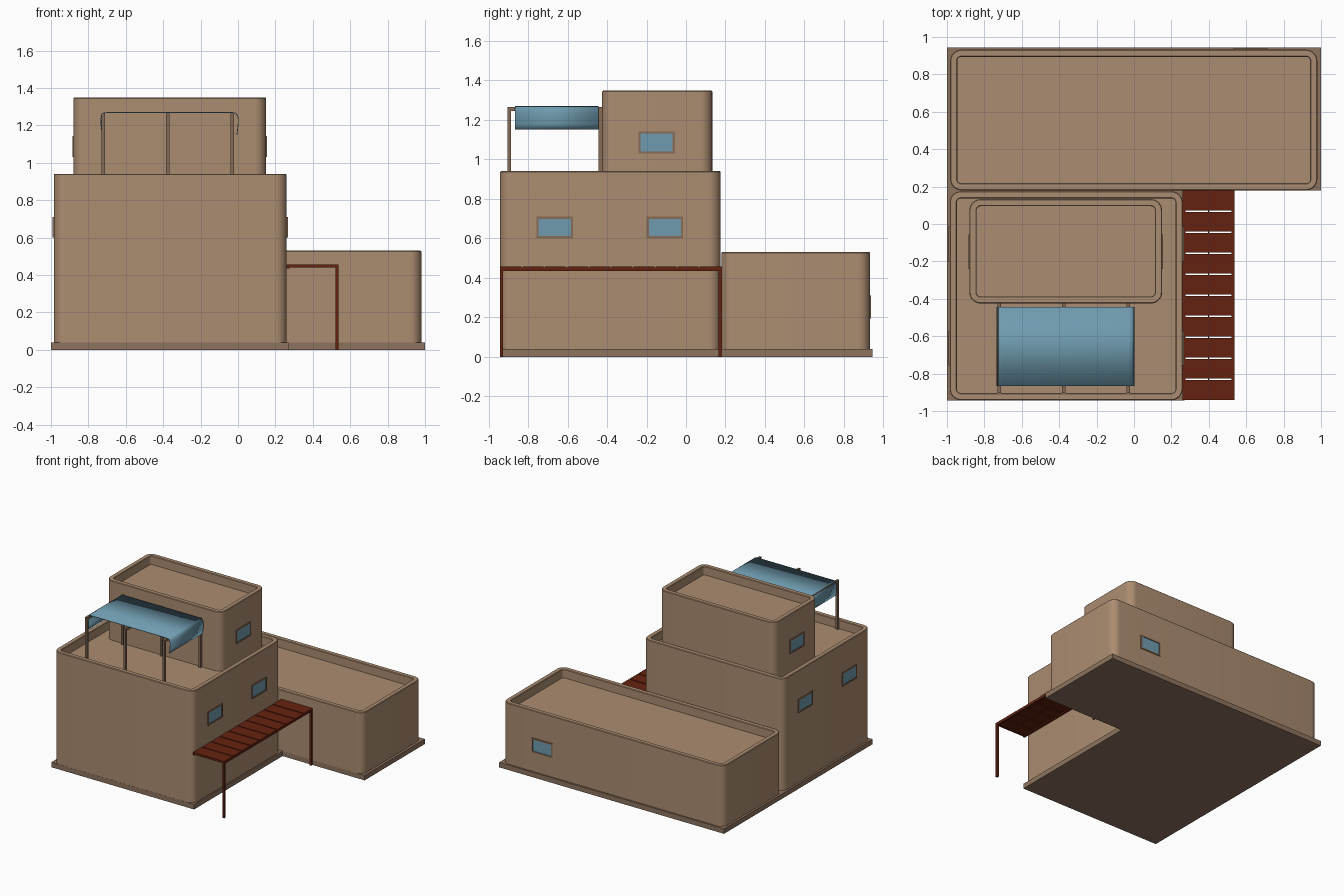
import bpy, bmesh
from math import cos, sin, pi, radians

if "Cube" in bpy.data.objects:
    bpy.data.objects.remove(bpy.data.objects["Cube"])


def material(name, rgb):
    m = bpy.data.materials.new(name)
    m.diffuse_color = (*rgb, 1)
    m.use_nodes = True
    m.node_tree.nodes["Principled BSDF"].inputs["Base Color"].default_value = m.diffuse_color
    return m


ADOBE = material("adobe", (0.41, 0.265, 0.165))
PLINTH = material("plinth_clay", (0.27, 0.175, 0.115))
FRAME = material("frame_clay", (0.25, 0.15, 0.09))
GLASS = material("blue_glass", (0.16, 0.33, 0.43))
CLOTH = material("blue_cloth", (0.16, 0.33, 0.43))
WOOD = material("pergola_wood", (0.24, 0.15, 0.095))
RED = material("red_wood", (0.127, 0.016, 0.005))


def finish(name, bm, mat, smooth=False):
    bmesh.ops.recalc_face_normals(bm, faces=bm.faces)
    me = bpy.data.meshes.new(name)
    bm.to_mesh(me)
    bm.free()
    me.materials.append(mat)
    ob = bpy.data.objects.new(name, me)
    bpy.context.collection.objects.link(ob)
    if smooth:
        bpy.ops.object.select_all(action='DESELECT')
        ob.select_set(True)
        bpy.context.view_layer.objects.active = ob
        bpy.ops.object.shade_smooth_by_angle(angle=radians(35))
    return ob


def add_box(bm, x0, x1, y0, y1, z0, z1):
    vs = bmesh.ops.create_cube(bm, size=1)["verts"]
    for v in vs:
        v.co = ((x0 + x1) / 2 + v.co.x * (x1 - x0),
                (y0 + y1) / 2 + v.co.y * (y1 - y0),
                (z0 + z1) / 2 + v.co.z * (z1 - z0))


def boxes(name, mat, *dims):
    bm = bmesh.new()
    for d in dims:
        add_box(bm, *d)
    return finish(name, bm, mat)


def rounded_ring(bm, x0, x1, y0, y1, z, r, n=8):
    ring = []
    corners = [(x1 - r, y1 - r), (x0 + r, y1 - r), (x0 + r, y0 + r), (x1 - r, y0 + r)]
    for q, (cx, cy) in enumerate(corners):
        for i in range(n + 1):
            a = (q + i / n) * pi / 2
            ring.append(bm.verts.new((cx + r * cos(a), cy + r * sin(a), z)))
    return ring


def adobe_block(name, x0, x1, y0, y1, z0, z1, r=0.06, rim=0.038, depth=0.07):
    # round-cornered volume with a parapet around a sunken roof
    bm = bmesh.new()
    e = 0.004
    steps = [(0, z0), (0, z1 - e), (e, z1), (rim - e, z1), (rim, z1 - e), (rim, z1 - depth)]
    rings = [rounded_ring(bm, x0 + o, x1 - o, y0 + o, y1 - o, z, r - o) for o, z in steps]
    for a, b in zip(rings, rings[1:]):
        for i in range(len(a)):
            j = (i + 1) % len(a)
            bm.faces.new((a[i], a[j], b[j], b[i]))
    bm.faces.new(rings[0][::-1])
    bm.faces.new(rings[-1])
    return finish(name, bm, ADOBE, True)


def window(name, axis, wall, side, c, z0, z1, w=0.185, t=0.011):
    # frame and pane on a wall facing +-x or +-y
    def oriented(a0, a1, b0, b1, out):
        lo, hi = sorted((wall - side * 0.01, wall + side * out))
        return (lo, hi, a0, a1, b0, b1) if axis == "x" else (a0, a1, lo, hi, b0, b1)
    a, b = c - w / 2, c + w / 2
    boxes(name + "_frame", FRAME,
          oriented(a, b, z0, z0 + t, 0.006), oriented(a, b, z1 - t, z1, 0.006),
          oriented(a, a + t, z0 + t, z1 - t, 0.006), oriented(b - t, b, z0 + t, z1 - t, 0.006))
    boxes(name + "_pane", GLASS, oriented(a + t, b - t, z0 + t, z1 - t, 0.002))


# plinths
boxes("rear_plinth", PLINTH, (-1, 1, 0.18, 0.945, 0, 0.04))
boxes("main_plinth", PLINTH, (-1, 0.27, -0.943, 0.18, 0, 0.04))

# house volumes
adobe_block("rear_wing", -0.983, 0.98, 0.18, 0.932, 0.04, 0.53)
adobe_block("main_block", -0.985, 0.26, -0.942, 0.175, 0.04, 0.94)
adobe_block("upper_block", -0.88, 0.15, -0.425, 0.133, 0.86, 1.348)

# windows
for label, side, main_x, top_x in (("right", 1, 0.26, 0.15), ("left", -1, -0.985, -0.88)):
    window(label + "_front_window", "x", main_x, side, -0.665, 0.6, 0.71)
    window(label + "_rear_window", "x", main_x, side, -0.107, 0.6, 0.71)
    window(label + "_upper_window", "x", top_x, side, -0.149, 1.03, 1.142)
window("back_window", "y", 0.932, 1, 0.625, 0.195, 0.31)

# side porch: planks, rails and posts
y0, y1, count = -0.942, 0.18, 10
pitch = (y1 - y0) / count
gap = 0.004
boxes("porch_planks", RED, *[
    (0.26, 0.537, y0 + i * pitch + gap, y0 + (i + 1) * pitch - gap, 0.445, 0.456)
    for i in range(count)])
boxes("porch_rails", RED,
      (0.26, 0.275, y0, y1, 0.435, 0.452), (0.52, 0.537, y0, y1, 0.435, 0.452),
      (0.396, 0.402, y0, y1, 0.44, 0.449),
      (0.26, 0.537, y0, y0 + 0.016, 0.44, 0.456), (0.26, 0.537, y1 - 0.016, y1, 0.44, 0.456))
for label, y in (("front", y0), ("rear", y1 - 0.016)):
    boxes(label + "_porch_post", RED, (0.521, 0.537, y, y + 0.016, 0, 0.446))

# roof pergola
h = 0.009
for i, x in enumerate((-0.72, -0.375, -0.03)):
    for label, y in (("front", -0.895), ("rear", -0.435)):
        boxes(f"pergola_{label}_post_{i + 1}", WOOD, (x - h, x + h, y - h, y + h, 0.86, 1.264))
    boxes(f"pergola_beam_{i + 1}", WOOD, (x - h, x + h, -0.904, -0.424, 1.246, 1.264))

# cloth awning, hanging over both ends
half = [(0.36, 1.152), (0.364, 1.18), (0.367, 1.21), (0.367, 1.235),
        (0.363, 1.255), (0.354, 1.265), (0.338, 1.268)]
profile = [(-0.366 - x, z) for x, z in half] + [(-0.366 + x, z) for x, z in reversed(half)]
bm = bmesh.new()
rows = [[bm.verts.new((x, y, z)) for x, z in profile] for y in (-0.865, -0.443)]
for i in range(len(profile) - 1):
    bm.faces.new((rows[0][i], rows[0][i + 1], rows[1][i + 1], rows[1][i]))
awning = finish("awning_cloth", bm, CLOTH, True)
thick = awning.modifiers.new("thickness", 'SOLIDIFY')
thick.thickness = 0.004
thick.offset = 0
